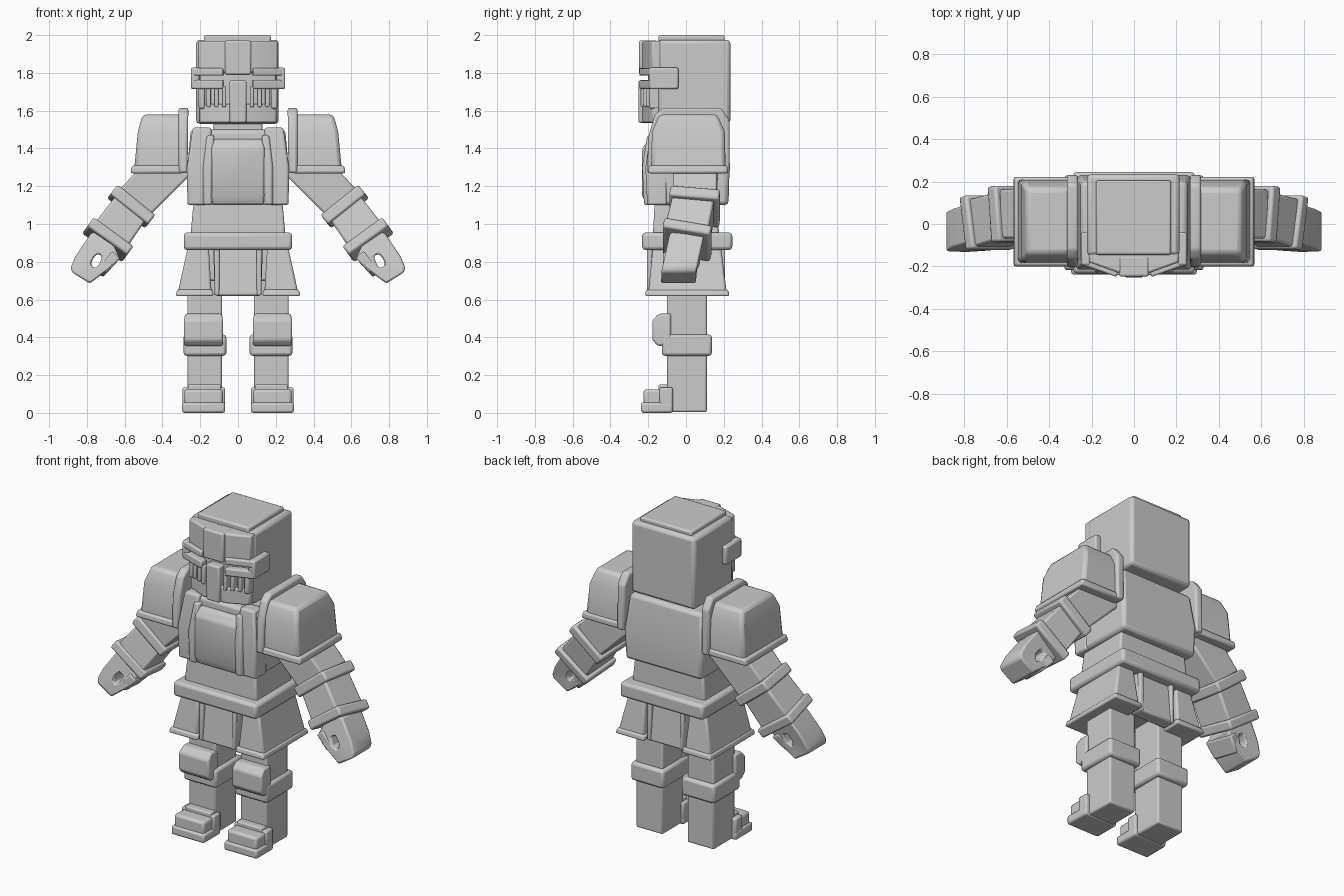
import bpy, bmesh
from mathutils import Vector

grey = bpy.data.materials.new("plain grey")
grey.diffuse_color = (0.6, 0.6, 0.6, 1)


def finish(name, bm, bevel=0.012, mirror=False):
    """Turn a bmesh into a softly bevelled, smooth-shaded part."""
    bmesh.ops.recalc_face_normals(bm, faces=bm.faces)
    me = bpy.data.meshes.new(name)
    bm.to_mesh(me)
    bm.free()
    me.materials.append(grey)
    ob = bpy.data.objects.new(name, me)
    bpy.context.collection.objects.link(ob)
    bpy.ops.object.select_all(action='DESELECT')
    bpy.context.view_layer.objects.active = ob
    ob.select_set(True)
    bpy.ops.object.shade_smooth_by_angle(angle=0.7)
    if bevel:
        b = ob.modifiers.new("soft_edges", 'BEVEL')
        b.width, b.segments, b.limit_method = bevel, 2, 'ANGLE'
    if mirror:
        m = ob.modifiers.new("both_sides", 'MIRROR')
        m.use_mirror_merge = False
    return ob


def rings(name, loops, bevel=0.012, mirror=False):
    """Skin a stack of matching point loops and cap both ends."""
    bm = bmesh.new()
    vs = [[bm.verts.new(p) for p in loop] for loop in loops]
    n = len(vs[0])
    for a, b in zip(vs, vs[1:]):
        for i in range(n):
            j = (i + 1) % n
            bm.faces.new((a[i], a[j], b[j], b[i]))
    bm.faces.new(vs[0])
    bm.faces.new(vs[-1])
    return finish(name, bm, bevel, mirror)


def stack(name, sections, bevel=0.012, mirror=False):
    """Sections are (z, x0, x1, y0, y1) rectangles from bottom to top."""
    return rings(name, [[(a, c, z), (b, c, z), (b, d, z), (a, d, z)]
                        for z, a, b, c, d in sections], bevel, mirror)


def box(name, x0, x1, y0, y1, z0, z1, bevel=0.012, mirror=False):
    return stack(name, [(z0, x0, x1, y0, y1), (z1, x0, x1, y0, y1)], bevel, mirror)


def plan(name, half, z0, z1, bevel=0.01):
    """Extrude a left-right symmetric plan, given as right-half (x, y) points."""
    pts = half + [(-x, y) for x, y in reversed(half)]
    return rings(name, [[(x, y, z) for x, y in pts] for z in (z0, z1)], bevel)


def limb(name, p0, p1, w0, w1, d0, d1, bevel=0.012):
    """Tapered box along an axis, mirrored to both sides."""
    p0, p1 = Vector(p0), Vector(p1)
    axis = (p1 - p0).normalized()
    u = (Vector((0, 1, 0)) - axis * axis.y).normalized()
    v = axis.cross(u)
    loops = [[p + v * w * a + u * d * b for a, b in ((-1, -1), (1, -1), (1, 1), (-1, 1))]
             for p, w, d in ((p0, w0, d0), (p1, w1, d1))]
    return rings(name, loops, bevel, True)


# Head and helmet
box("head", -0.222, 0.215, -0.15, 0.235, 1.53, 1.975, 0.02)
box("head_cap", -0.18, 0.175, -0.145, 0.205, 1.95, 2.0, 0.01)
box("neck", -0.13, 0.13, -0.11, 0.13, 1.46, 1.56)
plan("helmet_forehead", [(0.212, -0.13), (0.212, -0.18), (0.075, -0.23)], 1.8, 1.97)
plan("forehead_strip", [(0.07, -0.15), (0.07, -0.248)], 1.79, 1.972)
plan("helmet_core", [(0.2, -0.13), (0.2, -0.165), (0.08, -0.2)], 1.55, 1.9)
plan("helmet_jaw", [(0.205, -0.13), (0.205, -0.175), (0.08, -0.232)], 1.535, 1.635)
plan("brow_top", [(0.25, -0.05), (0.25, -0.19), (0.08, -0.25), (0.075, -0.2),
                  (0.215, -0.15), (0.215, -0.05)], 1.785, 1.825, 0.008)
plan("brow_bottom", [(0.25, -0.05), (0.25, -0.19), (0.08, -0.25), (0.075, -0.2),
                     (0.215, -0.15), (0.215, -0.05)], 1.715, 1.762, 0.008)
box("brow_end", 0.205, 0.25, -0.195, -0.04, 1.715, 1.828, 0.01, True)
box("nose_guard", -0.045, 0.045, -0.252, -0.15, 1.535, 1.76, 0.01)
# Visor bars beside the nose guard
for k, (x, y) in enumerate([(0.075, -0.225), (0.115, -0.21), (0.155, -0.195)]):
    box(f"visor_bar_{k + 1}", x - 0.011, x + 0.011, y - 0.015, y + 0.06, 1.62, 1.73, 0.005, True)
box("visor_edge", 0.175, 0.208, -0.195, -0.12, 1.61, 1.73, 0.01, True)

# Torso
stack("torso", [(1.1, -0.262, 0.262, -0.17, 0.225), (1.28, -0.27, 0.27, -0.185, 0.23),
                (1.5, -0.25, 0.25, -0.17, 0.2)], 0.02)
stack("chest_pad", [(1.1, 0.15, 0.268, -0.205, -0.1), (1.3, 0.15, 0.27, -0.215, -0.1),
                    (1.51, 0.14, 0.24, -0.185, -0.1)], 0.012, True)
stack("chest_bar", [(1.1, 0.135, 0.185, -0.222, -0.1), (1.3, 0.135, 0.185, -0.232, -0.1),
                    (1.47, 0.125, 0.165, -0.205, -0.1)], 0.012, True)
stack("chest_plate", [(1.1, -0.14, 0.14, -0.21, -0.1), (1.15, -0.14, 0.14, -0.232, -0.1),
                      (1.4, -0.14, 0.14, -0.232, -0.1), (1.45, -0.13, 0.13, -0.195, -0.1)])
box("collar", -0.13, 0.13, -0.165, 0.18, 1.44, 1.495)
stack("waist", [(0.9, -0.255, 0.255, -0.178, 0.175), (1.12, -0.235, 0.235, -0.165, 0.17)])
box("belt", -0.287, 0.287, -0.232, 0.245, 0.862, 0.955, 0.018)

# Skirt flaps
stack("skirt_side", [(0.64, 0.14, 0.318, -0.2, 0.215), (0.88, 0.155, 0.265, -0.175, 0.185)],
      0.012, True)
stack("skirt_side_hem", [(0.618, 0.13, 0.33, -0.218, 0.23), (0.652, 0.132, 0.322, -0.212, 0.224)],
      0.01, True)
for name, s in (("front", -1), ("back", 1)):
    stack(f"skirt_{name}", [(0.62, -0.122, 0.122, *sorted((s * 0.12, s * 0.205))),
                            (0.88, -0.132, 0.132, *sorted((s * 0.12, s * 0.18)))])
    box(f"skirt_{name}_trim", 0.098, 0.125, *sorted((s * 0.12, s * 0.207)), 0.622, 0.87, 0.008, True)
box("hips", -0.25, 0.25, -0.13, 0.14, 0.7, 0.9)

# Legs, knees and shoes
box("leg", 0.085, 0.268, -0.1, 0.11, 0.004, 0.75, 0.01, True)
box("knee_band", 0.062, 0.288, -0.128, 0.137, 0.302, 0.415, 0.016, True)
stack("knee_pad", [(0.355, 0.08, 0.284, -0.15, -0.08), (0.385, 0.08, 0.286, -0.178, -0.08),
                   (0.49, 0.08, 0.286, -0.178, -0.08), (0.525, 0.085, 0.28, -0.145, -0.08)], 0.01, True)
box("shoe_sole", 0.068, 0.296, -0.238, -0.07, 0.0, 0.055, 0.012, True)
box("shoe_toe", 0.08, 0.284, -0.225, -0.07, 0.03, 0.125, 0.015, True)
box("shoe_strap", 0.068, 0.294, -0.14, -0.07, 0.03, 0.135, 0.01, True)
box("shoe_tongue", 0.09, 0.264, -0.145, -0.08, 0.1, 0.15, 0.008, True)

# Shoulder armour
stack("shoulder_pad", [(1.285, 0.295, 0.55, -0.185, 0.21), (1.49, 0.295, 0.53, -0.18, 0.205),
                       (1.58, 0.295, 0.505, -0.14, 0.165)], 0.02, True)
stack("shoulder_rim", [(1.268, 0.29, 0.57, -0.202, 0.222), (1.31, 0.29, 0.562, -0.197, 0.22)],
      0.012, True)
flange = [(-0.205, 1.27), (-0.2, 1.46), (-0.165, 1.58), (-0.12, 1.615),
          (0.185, 1.615), (0.23, 1.55), (0.232, 1.27)]
rings("shoulder_flange", [[(x + 0.13 * (1.6 - z) * k, y, z) for y, z in flange]
                          for x, k in ((0.263, 0.1), (0.315, 0.0))], 0.012, True)

# Arms
limb("upper_arm", (0.3, 0.05, 1.37), (0.56, 0.047, 1.1), 0.112, 0.105, 0.12, 0.115)
limb("elbow_band", (0.545, 0.05, 1.117), (0.585, 0.043, 1.067), 0.128, 0.128, 0.132, 0.132)
limb("forearm", (0.55, 0.045, 1.11), (0.695, 0.0, 0.91), 0.1, 0.108, 0.11, 0.115)
limb("wrist_band", (0.672, 0.012, 0.94), (0.706, 0.0, 0.893), 0.13, 0.13, 0.128, 0.128)

# Gripping hands: a ring profile around an open grip, leaning forward
outer = [(0.685, 0.95), (0.775, 0.955), (0.86, 0.83), (0.885, 0.77),
         (0.88, 0.745), (0.785, 0.685), (0.665, 0.775), (0.63, 0.83)]
inner = [(0.73, 0.835), (0.745, 0.842), (0.76, 0.825), (0.775, 0.805),
         (0.775, 0.785), (0.765, 0.765), (0.74, 0.775), (0.718, 0.828)]
bm = bmesh.new()
lean = lambda z: -0.04 + 0.22 * max(0.0, z - 0.74)
loops = [[bm.verts.new((x, lean(z) + dy, z)) for x, z in prof]
         for prof, dy in ((outer, -0.092), (outer, 0.092), (inner, 0.092), (inner, -0.092))]
for a, b in zip(loops, loops[1:] + loops[:1]):
    for i in range(8):
        j = (i + 1) % 8
        bm.faces.new((a[i], a[j], b[j], b[i]))
finish("hand", bm, 0.01, True)
# Thumb laid over the front of the grip
limb("thumb", (0.655, -0.02, 0.825), (0.725, -0.04, 0.745), 0.028, 0.025, 0.1, 0.085, 0.01)
